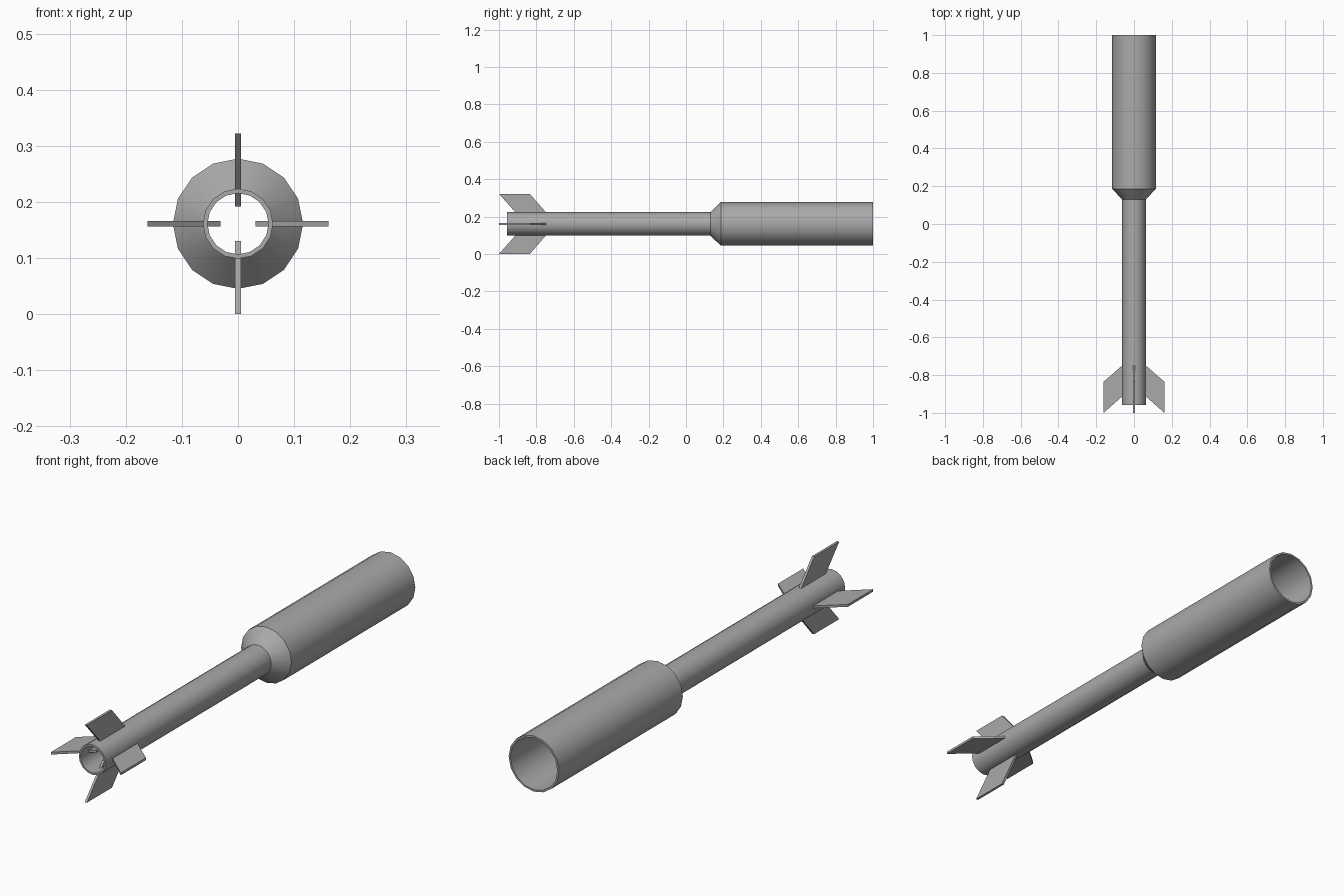
import bpy, bmesh, math
from mathutils import Matrix

cube = bpy.data.objects.get("Cube")
if cube:
    bpy.data.objects.remove(cube, do_unlink=True)

AXIS_Z = 0.161
SIDES = 16
FIN_THICK = 0.01

grey = bpy.data.materials.new("plain_grey")
grey.use_nodes = True
COLOUR = (0.4, 0.4, 0.4, 1)
grey.diffuse_color = COLOUR
grey.node_tree.nodes["Principled BSDF"].inputs["Base Color"].default_value = COLOUR


def add_object(name, bm):
    bmesh.ops.recalc_face_normals(bm, faces=bm.faces)
    mesh = bpy.data.meshes.new(name)
    bm.to_mesh(mesh)
    bm.free()
    mesh.materials.append(grey)
    obj = bpy.data.objects.new(name, mesh)
    obj.location.z = AXIS_Z
    bpy.context.collection.objects.link(obj)
    return obj


def lathe(name, profile):
    """Turn a closed (radius, y) profile around the y axis."""
    bm = bmesh.new()
    rings = []
    for i in range(SIDES):
        a = 2 * math.pi * i / SIDES
        rings.append([bm.verts.new((r * math.sin(a), y, r * math.cos(a)))
                      for r, y in profile])
    n = len(profile)
    for i in range(SIDES):
        a, b = rings[i], rings[(i + 1) % SIDES]
        for j in range(n):
            k = (j + 1) % n
            bm.faces.new((a[j], a[k], b[k], b[j]))
    return add_object(name, bm)


# Hollow body: narrow tail tube, cone shoulder and wide open barrel
body = lathe("hollow_body", [
    (0.0625, -0.957), (0.0625, 0.13), (0.116, 0.186), (0.116, 1.0),
    (0.108, 1.0), (0.108, 0.189), (0.0545, 0.133), (0.0545, -0.957)])
bpy.ops.object.select_all(action='DESELECT')
body.select_set(True)
bpy.context.view_layer.objects.active = body
bpy.ops.object.shade_smooth_by_angle(angle=math.radians(30))

# Four swept fins whose roots pass through the tube wall
FIN = [(0.161, -1.0), (0.161, -0.835), (0.031, -0.722), (0.031, -0.885)]
for index, name in enumerate(("top_fin", "left_fin", "bottom_fin", "right_fin")):
    bm = bmesh.new()
    face = bm.faces.new([bm.verts.new((-FIN_THICK / 2, y, r)) for r, y in FIN])
    side = bmesh.ops.extrude_face_region(bm, geom=[face])["geom"]
    bmesh.ops.translate(bm, vec=(FIN_THICK, 0, 0),
                        verts=[v for v in side if isinstance(v, bmesh.types.BMVert)])
    bm.transform(Matrix.Rotation(index * math.pi / 2, 4, 'Y'))
    add_object(name, bm)
